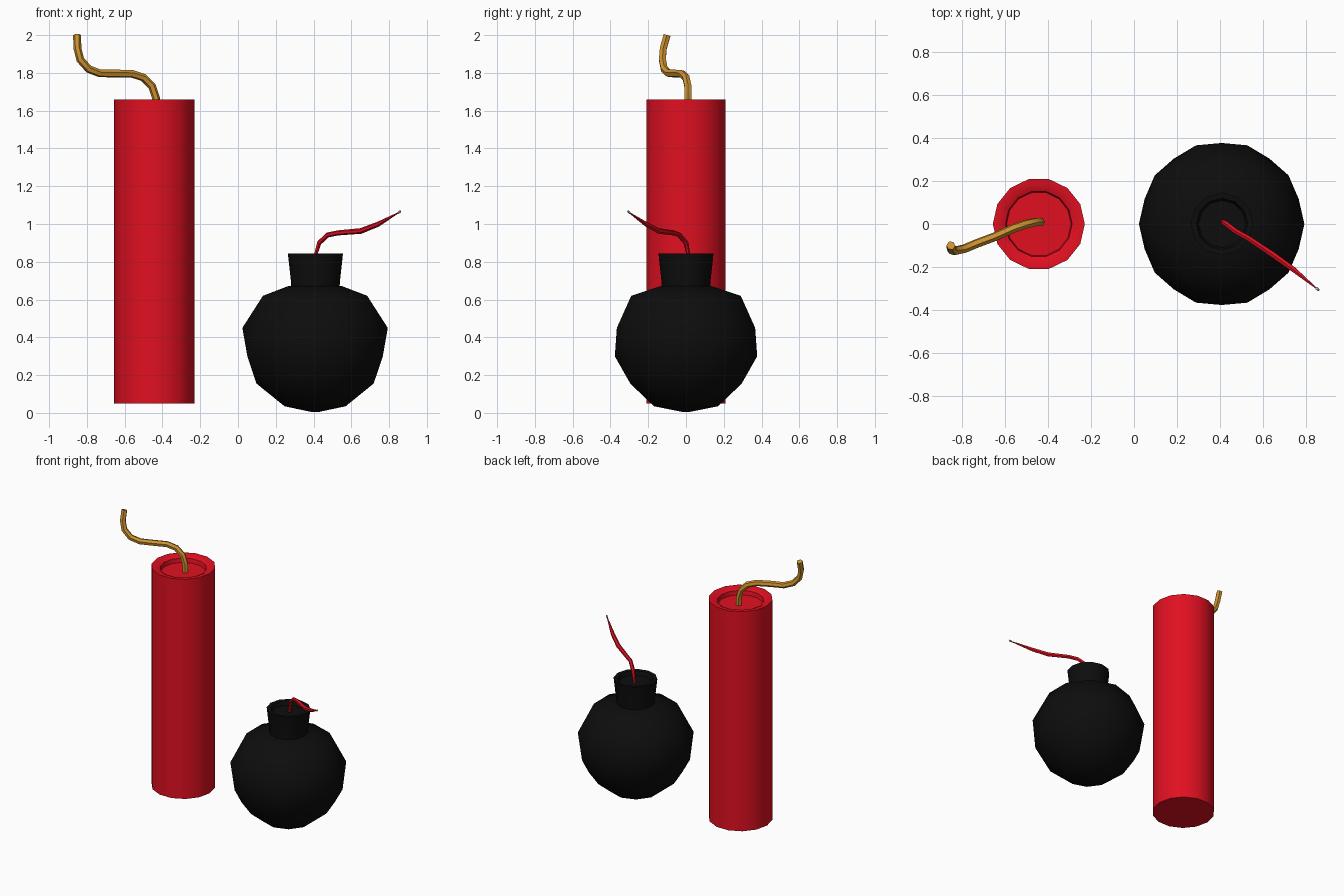
import bpy, bmesh, math

if "Cube" in bpy.data.objects:
    bpy.data.objects.remove(bpy.data.objects["Cube"])


def material(name, rgb):
    m = bpy.data.materials.new(name)
    m.diffuse_color = (*rgb, 1)
    m.use_nodes = True
    m.node_tree.nodes["Principled BSDF"].inputs["Base Color"].default_value = m.diffuse_color
    return m


RED = material("red", (0.75, 0.005, 0.015))
BLACK = material("black", (0.004, 0.004, 0.004))
GOLD = material("gold", (0.62, 0.29, 0.03))
PALE = material("pale", (0.8, 0.8, 0.8))


def finish(ob, mat, angle):
    ob.data.materials.append(mat)
    bpy.ops.object.select_all(action='DESELECT')
    ob.select_set(True)
    bpy.context.view_layer.objects.active = ob
    if ob.type == 'CURVE':
        bpy.ops.object.convert(target='MESH')
    bpy.ops.object.shade_smooth_by_angle(angle=math.radians(angle))


def lathe(name, profile, sides, x, mat, stagger=False, angle=40):
    """Rings of (radius, z), both ends capped; stagger gives a triangulated ball."""
    bm = bmesh.new()
    rings = []
    for k, (r, z) in enumerate(profile):
        off = 0.5 * k if stagger else 0
        rings.append([bm.verts.new((x + r * math.cos(2 * math.pi * (i + off) / sides),
                                    r * math.sin(2 * math.pi * (i + off) / sides), z))
                      for i in range(sides)])
    for a, b in zip(rings, rings[1:]):
        for i in range(sides):
            j = (i + 1) % sides
            if stagger:
                bm.faces.new((a[i], a[j], b[i]))
                bm.faces.new((a[j], b[j], b[i]))
            else:
                bm.faces.new((a[i], a[j], b[j], b[i]))
    bm.faces.new(rings[0][::-1])
    bm.faces.new(rings[-1])
    bmesh.ops.recalc_face_normals(bm, faces=bm.faces)
    me = bpy.data.meshes.new(name)
    bm.to_mesh(me)
    bm.free()
    ob = bpy.data.objects.new(name, me)
    bpy.context.collection.objects.link(ob)
    finish(ob, mat, angle)


def tube(name, points, depth, mat, taper=None):
    cu = bpy.data.curves.new(name, 'CURVE')
    cu.dimensions = '3D'
    cu.bevel_depth = depth
    cu.bevel_resolution = 1
    cu.use_fill_caps = True
    sp = cu.splines.new('POLY')
    sp.points.add(len(points) - 1)
    for i, p in enumerate(points):
        sp.points[i].co = (*p, 1)
        sp.points[i].radius = taper[i] if taper else 1
    ob = bpy.data.objects.new(name, cu)
    bpy.context.collection.objects.link(ob)
    finish(ob, mat, 50)


# Red stick with a dished top
lathe("stick", [(0.214, 0.05), (0.214, 1.66), (0.185, 1.66), (0.155, 1.645), (0.15, 1.615)],
      14, -0.443, RED)

# Golden fuse of the stick
tube("stick_fuse", [(-0.435, 0.01, 1.60), (-0.435, 0.01, 1.67), (-0.455, 0.01, 1.73),
                    (-0.50, 0.0, 1.775), (-0.56, -0.02, 1.795), (-0.65, -0.06, 1.797),
                    (-0.73, -0.09, 1.797), (-0.79, -0.115, 1.82), (-0.835, -0.125, 1.87),
                    (-0.85, -0.12, 1.93), (-0.852, -0.10, 2.0)], 0.021, GOLD)

# Faceted round bomb body
lathe("bomb_body", [(0.02, 0.005), (0.17, 0.035), (0.31, 0.155), (0.377, 0.30), (0.385, 0.45),
                    (0.29, 0.62), (0.14, 0.672)], 10, 0.408, BLACK, stagger=True, angle=60)

# Flared neck with a shallow recess
lathe("bomb_neck", [(0.125, 0.62), (0.13, 0.70), (0.146, 0.845), (0.12, 0.843), (0.11, 0.815)],
      12, 0.41, BLACK)

# Thin tapering red fuse of the bomb and its pale tip
tube("bomb_fuse", [(0.41, 0.01, 0.81), (0.415, 0.01, 0.85), (0.43, 0.0, 0.90),
                   (0.475, -0.035, 0.942), (0.53, -0.065, 0.953), (0.65, -0.145, 0.963),
                   (0.74, -0.21, 0.998), (0.85, -0.30, 1.06)], 0.015, RED,
     [0.6, 0.7, 0.9, 0.9, 0.9, 1, 0.9, 0.2])
tube("bomb_fuse_tip", [(0.848, -0.298, 1.058), (0.86, -0.308, 1.068)], 0.006, PALE)
